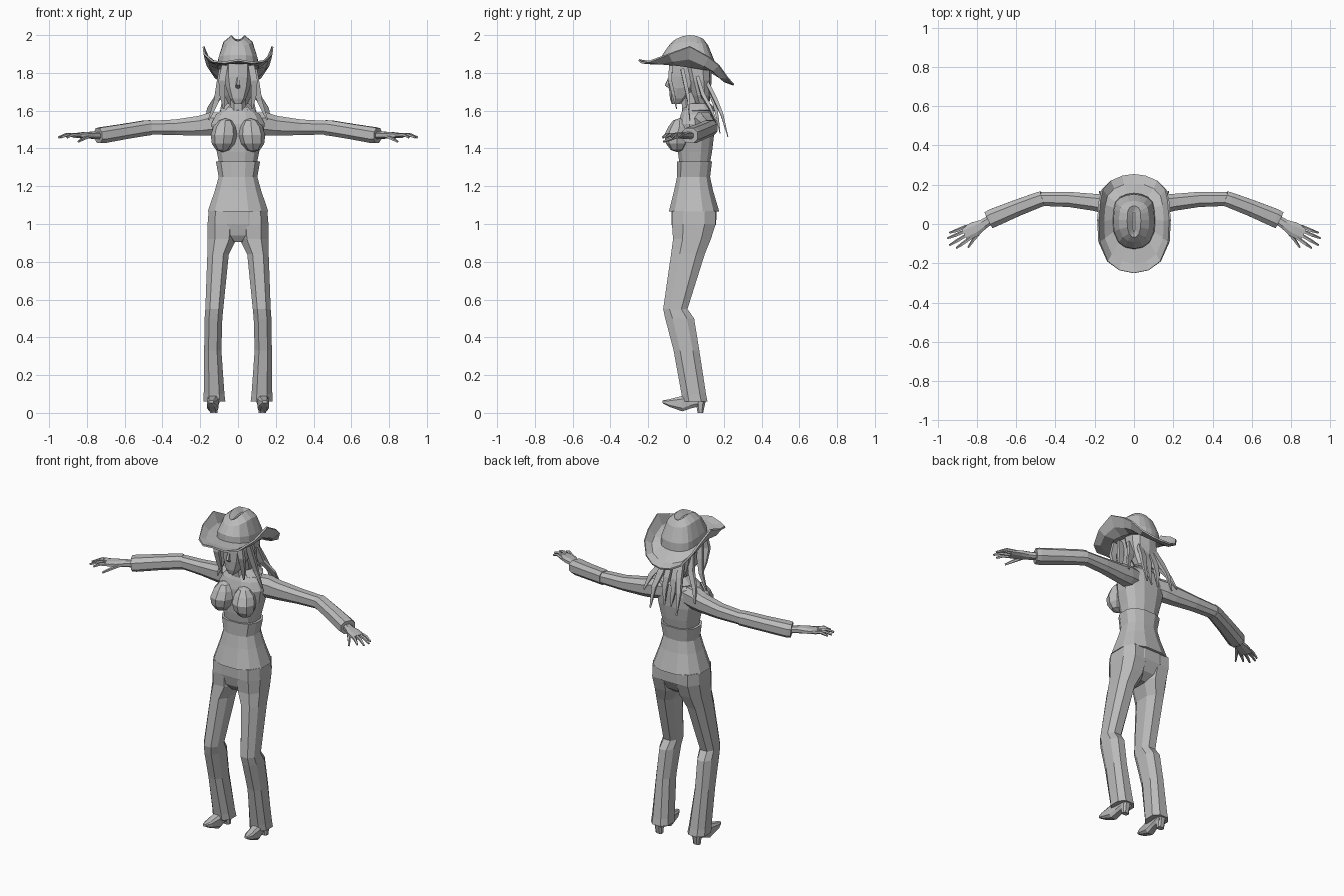
import bpy, bmesh, math
from mathutils import Vector

grey = bpy.data.materials.new("plain_grey")
grey.diffuse_color = (0.5, 0.5, 0.5, 1)


def finish(name, bm, mirror=False, thick=0):
    bmesh.ops.recalc_face_normals(bm, faces=bm.faces)
    me = bpy.data.meshes.new(name)
    bm.to_mesh(me)
    bm.free()
    me.materials.append(grey)
    ob = bpy.data.objects.new(name, me)
    bpy.context.collection.objects.link(ob)
    if thick:
        m = ob.modifiers.new("thickness", 'SOLIDIFY')
        m.thickness = thick
        m.offset = 0
    if mirror:
        m = ob.modifiers.new("mirror", 'MIRROR')
        m.use_clip = False
        m.use_mirror_merge = False
    return ob


def skin(name, rings, mirror=False, caps=True, thick=0):
    """Bridge closed rings of equal point count."""
    bm = bmesh.new()
    vs = [[bm.verts.new(p) for p in r] for r in rings]
    n = len(vs[0])
    for a, b in zip(vs, vs[1:]):
        for i in range(n):
            bm.faces.new((a[i], a[(i + 1) % n], b[(i + 1) % n], b[i]))
    if caps:
        bm.faces.new(vs[0])
        bm.faces.new(vs[-1])
    return finish(name, bm, mirror, thick)


def oval(n, p=0.8):
    for i in range(n):
        a = 2 * math.pi * (i + 0.5) / n
        c, s = math.cos(a), math.sin(a)
        yield math.copysign(abs(c) ** p, c), math.copysign(abs(s) ** p, s)


def column(name, rows, n=10, **kw):
    """Upright loft; rows are (z, x0, x1, y0, y1)."""
    rings = [[((x0 + x1) / 2 + c * (x1 - x0) / 2,
               (y0 + y1) / 2 + s * (y1 - y0) / 2, z) for c, s in oval(n)]
             for z, x0, x1, y0, y1 in rows]
    return skin(name, rings, **kw)


def body(name, rows, n=12, **kw):
    """Centred column; rows are (z, half width, y0, y1)."""
    return column(name, [(z, -w, w, a, b) for z, w, a, b in rows], n, **kw)


def tube(name, rows, n=6, mirror=True):
    """Loft along a path; rows are (x, y, z, half width, half height)."""
    pts = [Vector(r[:3]) for r in rows]
    rings = []
    for i, r in enumerate(rows):
        t = (pts[min(i + 1, len(pts) - 1)] - pts[max(i - 1, 0)]).normalized()
        ref = Vector((0, 0, 1)) if abs(t.z) < 0.75 else Vector((0, 1, 0))
        side = t.cross(ref).normalized()
        up = side.cross(t)
        rings.append([pts[i] + side * c * r[3] + up * s * r[4] for c, s in oval(n)])
    return skin(name, rings, mirror)


# Torso: fitted upper shirt, and flared lower shirt over it
body("upper_shirt", [(1.30, .098, -.035, .125), (1.38, .115, -.045, .14),
                     (1.46, .135, -.05, .15), (1.53, .145, -.045, .15),
                     (1.58, .12, -.03, .145), (1.615, .07, -.015, .12),
                     (1.625, .045, 0, .09)])
body("lower_shirt", [(1.33, .12, -.05, .14), (1.25, .105, -.05, .13),
                     (1.18, .125, -.065, .145), (1.065, .165, -.095, .18)])
body("neck", [(1.55, .055, -.02, .09), (1.62, .043, -.025, .075), (1.72, .045, -.03, .07)], 8)

# Bust
bm = bmesh.new()
bmesh.ops.create_uvsphere(bm, u_segments=8, v_segments=6, radius=1)
for v in bm.verts:
    x, y, z = v.co
    v.co = (.074 + x * .07 - z * .008, -.035 + y * .068 - (.012 if z < 0.2 else 0), 1.47 + z * .09)
finish("bust", bm, True)

# Open collar
body("collar", [(1.60, .075, -.02, .125), (1.635, .06, .0, .13), (1.60, .10, -.015, .16)],
     10, caps=False, thick=.006)

# Trousers
body("hips", [(1.09, .15, -.08, .165), (1.0, .162, -.08, .163),
              (.94, .12, -.065, .13), (.905, .04, -.04, .08)])
column("trouser_leg", [(1.07, .01, .16, -.08, .165), (1.0, .0, .166, -.082, .165),
                       (.92, .003, .166, -.075, .138), (.84, .045, .166, -.085, .105),
                       (.55, .075, .176, -.125, .012), (.50, .08, .18, -.115, .048),
                       (.33, .085, .182, -.07, .075), (.10, .068, .185, -.028, .11),
                       (.06, .063, .187, -.022, .118)], 8, mirror=True)

# Boots; rows run from toe to back: y, half width, bottom z, top z
rows = [(-.125, .012, .052, .066), (-.09, .026, .032, .073), (-.02, .032, .006, .092),
        (.02, .028, .02, .11), (.095, .028, .04, .11)]
skin("boot", [[(.132 + c * w - y * .08, y, (a + b) / 2 + s * (b - a) / 2)
               for c, s in oval(8, .6)] for y, w, a, b in rows], True)
column("boot_heel", [(0, .107, .15, .06, .092), (.06, .102, .156, .05, .105)], 8, mirror=True)

# Sleeves
tube("upper_sleeve", [(.08, .085, 1.535, .055, .06), (.14, .10, 1.53, .052, .064),
                      (.20, .11, 1.52, .046, .056), (.33, .125, 1.512, .041, .044),
                      (.475, .128, 1.51, .038, .038)], 8)
tube("lower_sleeve", [(.465, .13, 1.51, .041, .042), (.49, .122, 1.508, .042, .043),
                      (.60, .08, 1.49, .045, .043), (.72, .03, 1.47, .05, .045),
                      (.74, .02, 1.468, .048, .042)], 8)

# Hands: palm, four fingers and thumb
tube("palm", [(.72, .03, 1.468, .024, .02), (.77, -.003, 1.47, .028, .02),
              (.81, -.026, 1.47, .04, .018), (.865, -.052, 1.468, .04, .013)], 8)
for label, base, tip in (("little_finger", (.868, -.022), (.94, -.045)),
                         ("ring_finger", (.868, -.042), (.95, -.073)),
                         ("middle_finger", (.86, -.062), (.94, -.108)),
                         ("index_finger", (.845, -.08), (.905, -.123)),
                         ("thumb", (.79, -.04), (.845, -.12))):
    low = .022 if label == "thumb" else 0
    (ax, ay), (bx, by) = base, tip
    tube(label, [(ax - .015, ay + .01, 1.47, .009, .009),
                 ((ax + bx) / 2, (ay + by) / 2, 1.473 - low, .009, .009),
                 (bx, by, 1.458 - low, .005, .006)], 5)

# Head
body("head", [(1.635, .022, -.075, -.03), (1.665, .045, -.085, .01),
              (1.72, .066, -.09, .06), (1.78, .076, -.092, .10),
              (1.87, .08, -.085, .12)], 10)
tube("nose", [(0, -.088, 1.775, .006, .006), (0, -.102, 1.735, .012, .01),
              (0, -.088, 1.722, .012, .006)], 5, mirror=False)

# Hair: back cap and pointed locks
body("hair_back", [(1.86, .092, -.03, .135), (1.76, .09, .0, .135),
                   (1.68, .075, .03, .13), (1.61, .04, .06, .12)], 10)
locks = {
    "front_lock": [(.07, -.08, 1.84), (.085, -.085, 1.76), (.083, -.065, 1.68), (.075, -.05, 1.61)],
    "side_lock": [(.085, -.02, 1.82), (.098, .0, 1.73), (.115, .015, 1.65), (.155, .02, 1.55)],
    "shoulder_lock": [(.08, .06, 1.78), (.10, .09, 1.68), (.15, .13, 1.61), (.175, .165, 1.53)],
    "rear_lock": [(.05, .11, 1.75), (.065, .155, 1.66), (.085, .19, 1.58), (.09, .222, 1.46)],
    "inner_lock": [(.02, .11, 1.74), (.025, .15, 1.64), (.03, .165, 1.57), (.022, .18, 1.48)],
}
for label, path in locks.items():
    tube(label, [(*p, w, w * .55) for p, w in zip(path, (.022, .024, .018, .005))], 4)

# Hat: rim outline on one side, mirrored into a full loop
half = [(0, -.25, 1.868), (.075, -.235, 1.855), (.135, -.19, 1.862), (.178, -.09, 1.90),
        (.183, .02, 1.94), (.175, .12, 1.885), (.162, .175, 1.84), (.12, .22, 1.775),
        (.06, .245, 1.745), (0, .253, 1.737)]
rim = half + [(-x, y, z) for x, y, z in half[-2:0:-1]]


def base_z(y):
    return 1.835 - .15 * y


def hat_ring(sx, sy, height):
    return [(x * sx, .012 + y * sy, height(.012 + y * sy)) for x, y, z in rim]


inner = hat_ring(.59, .56, base_z)
middle = [(x * .85, y * .81, .5 * z + .5 * base_z(y) - .012) for x, y, z in rim]
skin("hat_brim", [rim, middle, inner], caps=False, thick=.01)

# Crown with a lengthwise crease on top
crown = [inner,
         hat_ring(.57, .55, lambda y: 1.88 - .12 * y),
         hat_ring(.42, .42, lambda y: 1.965 - 2 * (y - .015) ** 2),
         hat_ring(.19, .32, lambda y: 2.0 - 4 * (y - .02) ** 2),
         hat_ring(.03, .22, lambda y: 1.972 - 2 * (y - .02) ** 2)]
skin("hat_crown", crown)
